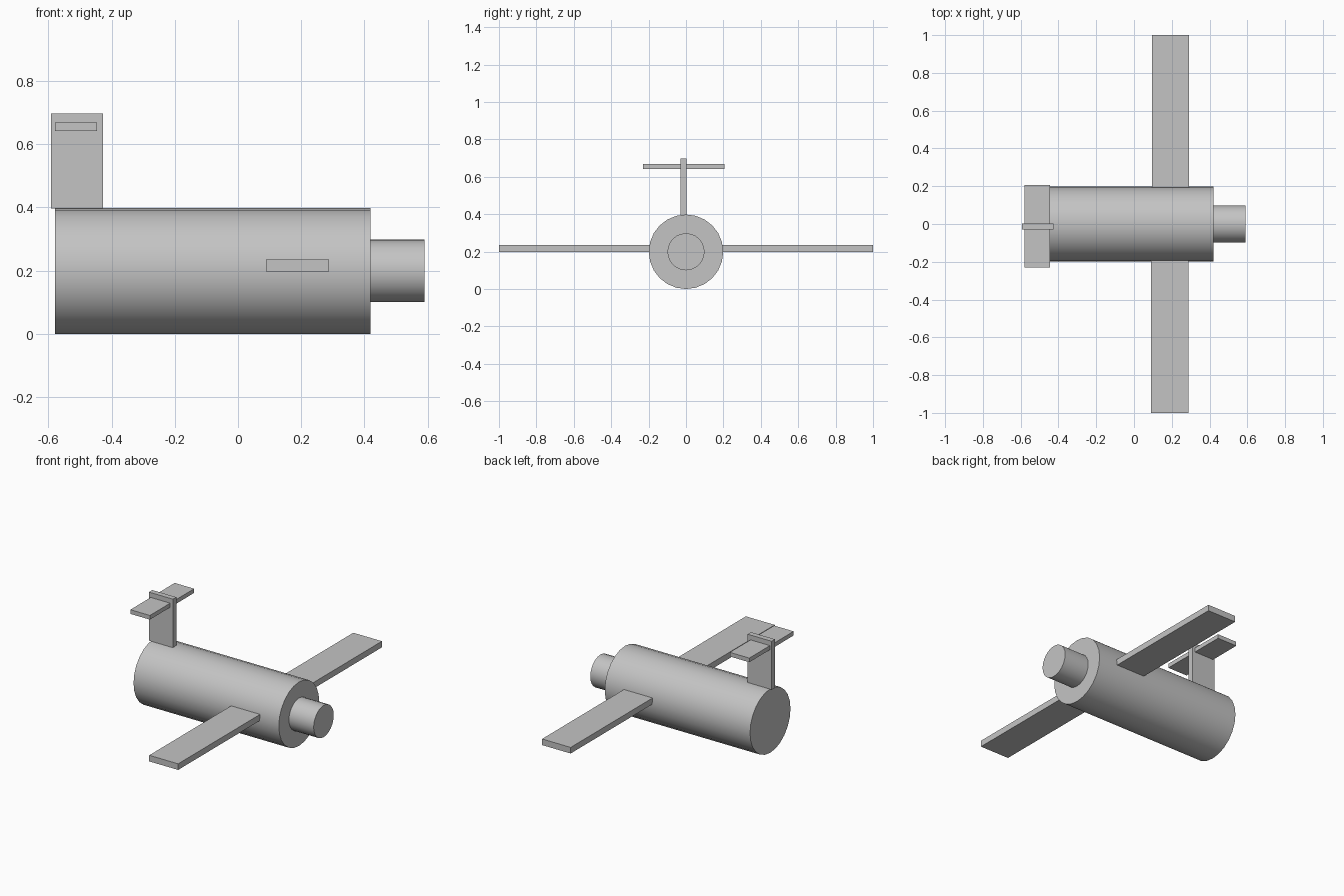
import bpy
import math
from mathutils import Vector

cube = bpy.data.objects.get("Cube")
if cube:
    bpy.data.objects.remove(cube, do_unlink=True)

grey = bpy.data.materials.new("plain_grey")
grey.use_nodes = True
COLOUR = (0.55, 0.55, 0.55, 1)
grey.diffuse_color = COLOUR
grey.node_tree.nodes["Principled BSDF"].inputs["Base Color"].default_value = COLOUR


def box(name, low, high):
    """Flat slab between two opposite corners."""
    low, high = Vector(low), Vector(high)
    bpy.ops.mesh.primitive_cube_add(size=1, location=(low + high) / 2)
    ob = bpy.context.object
    ob.name = name
    ob.scale = high - low
    bpy.ops.object.transform_apply(location=False, rotation=False, scale=True)
    ob.data.materials.append(grey)
    return ob


def barrel(name, radius, x0, x1):
    """Smooth cylinder lying along x."""
    bpy.ops.mesh.primitive_cylinder_add(
        vertices=24, radius=radius, depth=x1 - x0,
        location=((x0 + x1) / 2, 0, AXIS), rotation=(0, math.pi / 2, 0))
    ob = bpy.context.object
    ob.name = name
    bpy.ops.object.shade_smooth_by_angle(angle=math.radians(35))
    ob.data.materials.append(grey)
    return ob


AXIS = 0.199

# Body and nose
barrel("fuselage", 0.199, -0.58, 0.42)
barrel("nose", 0.099, 0.42, 0.59)

# Wings, rooted just inside the fuselage skin
box("left_wing", (0.094, 0.19, 0.197), (0.291, 1.0, 0.235))
box("right_wing", (0.089, -1.0, 0.197), (0.288, -0.19, 0.235))

# Tail
box("tail_fin", (-0.592, -0.03, 0.396), (-0.427, 0.003, 0.698))
box("tailplane", (-0.58, -0.23, 0.642), (-0.446, 0.206, 0.668))
